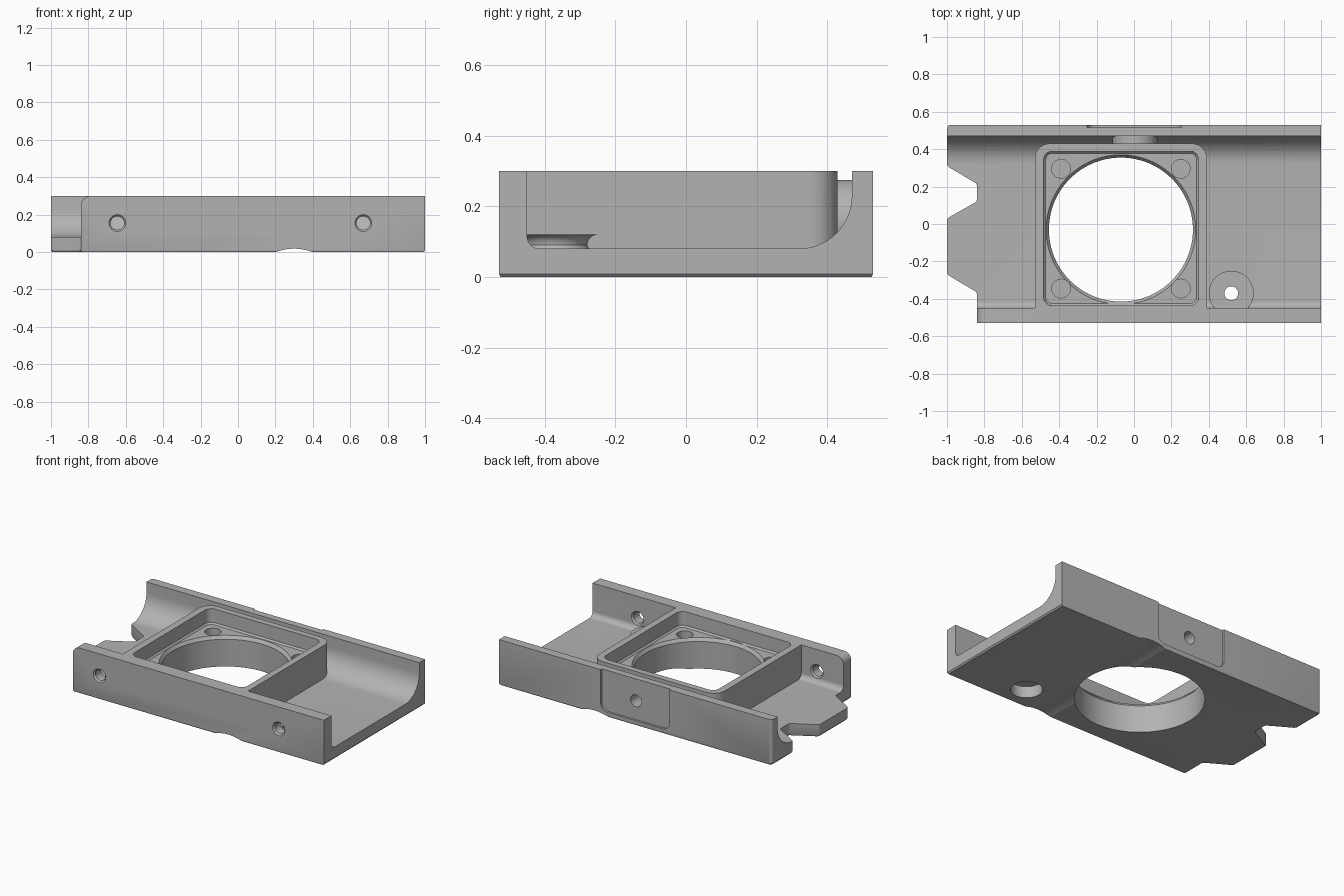
import bpy, bmesh, math
from mathutils import Vector

if "Cube" in bpy.data.objects:
    bpy.data.objects.remove(bpy.data.objects["Cube"])

grey = bpy.data.materials.new("plain grey")
grey.use_nodes = True
colour = (0.45, 0.45, 0.45, 1)
grey.diffuse_color = colour
grey.node_tree.nodes["Principled BSDF"].inputs["Base Color"].default_value = colour


def fillet(corners, steps=10):
    """Round each corner (a, b, radius) of a 2D outline."""
    out = []
    for i, (a, b, r) in enumerate(corners):
        p = Vector((a, b))
        if r == 0:
            out.append(p)
            continue
        u = (Vector(corners[i - 1][:2]) - p).normalized()
        v = (Vector(corners[(i + 1) % len(corners)][:2]) - p).normalized()
        half = u.angle(v) / 2
        centre = p + (u + v).normalized() * r / math.sin(half)
        start = p + u * r / math.tan(half) - centre
        end = p + v * r / math.tan(half) - centre
        turn = start.angle(end)
        for k in range(steps + 1):
            t = k / steps
            out.append(centre + (start * math.sin((1 - t) * turn)
                                 + end * math.sin(t * turn)) / math.sin(turn))
    return out


def circle(a, b, r, n=48):
    return [Vector((a + r * math.cos(math.tau * i / n),
                    b + r * math.sin(math.tau * i / n))) for i in range(n)]


def loft(name, axis, rings):
    """Solid through (depth, outline) rings along an axis."""
    place = {"x": lambda a, b, d: (d, a, b),
             "y": lambda a, b, d: (a, d, b),
             "z": lambda a, b, d: (a, b, d)}[axis]
    bm = bmesh.new()
    loops = [[bm.verts.new(place(p.x, p.y, d)) for p in ring] for d, ring in rings]
    n = len(loops[0])
    for low, high in zip(loops, loops[1:]):
        for i in range(n):
            j = (i + 1) % n
            bm.faces.new((low[i], low[j], high[j], high[i]))
    bm.faces.new(loops[0])
    bm.faces.new(loops[-1])
    bmesh.ops.recalc_face_normals(bm, faces=bm.faces)
    mesh = bpy.data.meshes.new(name)
    bm.to_mesh(mesh)
    bm.free()
    mesh.materials.append(grey)
    ob = bpy.data.objects.new(name, mesh)
    bpy.context.collection.objects.link(ob)
    return ob


def prism(name, axis, outline, start, end):
    return loft(name, axis, [(start, outline), (end, outline)])


def turned(name, axis, a, b, steps, n=48):
    """Round solid from (depth, radius) steps."""
    return loft(name, axis, [(d, circle(a, b, r, n)) for d, r in steps])


def combine(tool, operation):
    mod = body.modifiers.new(operation, "BOOLEAN")
    mod.operation = operation
    mod.solver = "EXACT"
    mod.object = tool
    view = bpy.context.evaluated_depsgraph_get()
    mesh = bpy.data.meshes.new_from_object(body.evaluated_get(view))
    body.modifiers.clear()
    body.data = mesh
    bpy.data.objects.remove(tool)


# Channel section: thin front wall, floor, back wall with a wide cove
section = fillet([(-0.6, -0.1, 0), (0.6, -0.1, 0), (0.6, 0.3, 0), (0.47, 0.3, 0),
                  (0.47, 0.08, 0.15), (-0.45, 0.08, 0.035), (-0.45, 0.3, 0), (-0.6, 0.3, 0)], 14)
body = prism("channel_body", "x", section, -1.2, 1.2)

# Plan outline with the notched end and a fine bottom chamfer
plan = fillet([(1, -0.53, 0), (1, 0.53, 0), (-1, 0.53, 0.02), (-1, 0.31, 0.02),
               (-0.84, 0.215, 0.02), (-0.84, 0.12, 0.02), (-1, 0.03, 0.02),
               (-1, -0.27, 0.02), (-0.84, -0.365, 0.02), (-0.84, -0.53, 0)], 5)
inset = [p * 0.992 for p in plan]
combine(loft("plan", "z", [(0, inset), (0.009, plan), (0.5, plan)]), "INTERSECT")

# Square frame joined to the front wall
frame = fillet([(-0.53, -0.5, 0), (0.39, -0.5, 0), (0.39, 0.43, 0.08), (-0.53, 0.43, 0.08)])
combine(prism("frame", "z", frame, 0.04, 0.3), "UNION")

# Round floor boss and the screw boss between frame and back wall
edge = [(0.09 + 0.03 * math.sin(t * math.pi / 12), 0.12 - 0.03 * math.cos(t * math.pi / 12))
        for t in range(7)]
boss = [(0.04, 0.12)] + [(z, r) for z, r in edge]
combine(turned("floor_boss", "z", 0.52, -0.37, boss), "UNION")
combine(turned("back_boss", "y", 0.005, 0.155, [(0.4, 0.12), (0.5, 0.12)]), "UNION")


def pocket(grow, radius):
    x0, x1, y0, y1 = -0.472 - grow, 0.334 + grow, -0.425 - grow, 0.378 + grow
    return fillet([(x0, y0, radius), (x1, y0, radius), (x1, y1, radius), (x0, y1, radius)])


# Frame pocket and large bore with a chamfered rim
combine(loft("pocket", "z", [(0.2, pocket(0, 0.035)), (0.21, pocket(0.01, 0.045)),
                             (0.4, pocket(0.012, 0.047))]), "DIFFERENCE")
combine(turned("bore", "z", -0.07, -0.03,
               [(-0.1, 0.385), (0.18, 0.385), (0.2, 0.4), (0.25, 0.4)], 96), "DIFFERENCE")

# Blind holes in the pocket corners
for x in (-0.39, 0.25):
    for y in (-0.345, 0.295):
        combine(turned("corner_hole", "z", x, y, [(0.08, 0.05), (0.25, 0.05)], 32), "DIFFERENCE")

# Screw holes through the front wall, chamfered on both faces
for x in (-0.645, 0.67):
    combine(turned("front_hole", "y", x, 0.155,
                   [(-0.6, 0.045), (-0.53, 0.045), (-0.52, 0.036), (-0.46, 0.036),
                    (-0.45, 0.045), (-0.43, 0.045)], 32), "DIFFERENCE")

# Floor boss hole with a wide counterbore underneath
combine(turned("boss_hole", "z", 0.52, -0.37,
               [(-0.1, 0.095), (0.075, 0.095), (0.075, 0.037), (0.3, 0.037)]), "DIFFERENCE")

# Shallow recess and blind screw hole in the back wall
recess = fillet([(-0.25, 0.03, 0.05), (0.255, 0.03, 0.05), (0.255, 0.4, 0), (-0.25, 0.4, 0)])
combine(prism("back_recess", "y", recess, 0.516, 0.6), "DIFFERENCE")
combine(turned("back_hole", "y", 0.005, 0.155, [(0.4, 0.04), (0.6, 0.04)], 32), "DIFFERENCE")

# Shallow groove across the underside
combine(turned("groove", "y", 0.3, -0.262, [(-0.7, 0.28), (0.7, 0.28)], 128), "DIFFERENCE")

# Rounded top corner of the front wall
corner = [Vector((-0.79 - 0.05 * math.cos(t * math.pi / 16),
                  0.25 + 0.05 * math.sin(t * math.pi / 16))) for t in range(9)]
corner += [Vector((-0.79, 0.4)), Vector((-0.9, 0.4)), Vector((-0.9, 0.25))]
combine(prism("wall_corner", "y", corner, -0.6, -0.4), "DIFFERENCE")

for ob in bpy.context.selected_objects:
    ob.select_set(False)
body.select_set(True)
bpy.context.view_layer.objects.active = body
bpy.ops.object.shade_smooth_by_angle(angle=math.radians(30))
